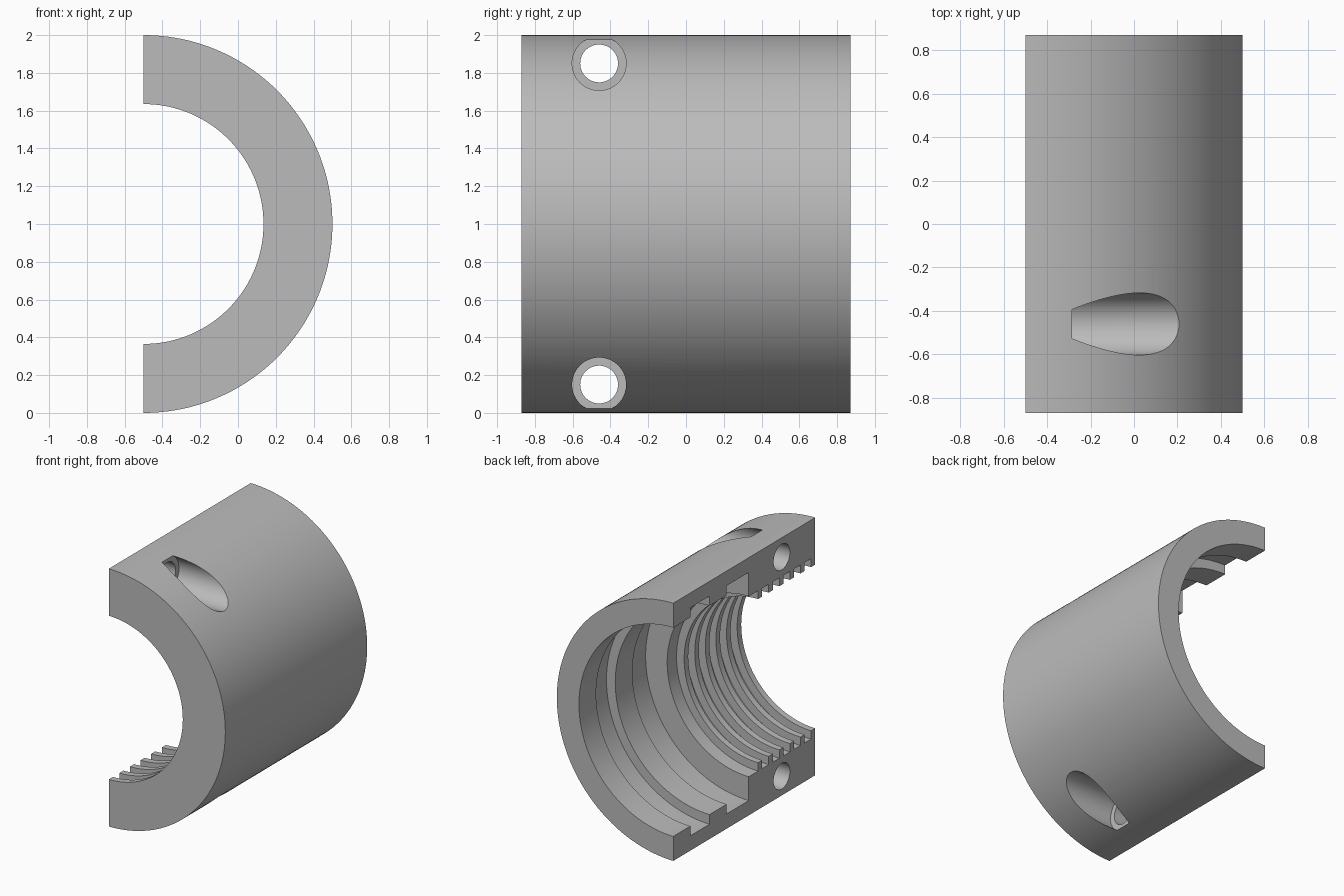
import bpy, bmesh, math
from mathutils import Matrix, Vector

cube = bpy.data.objects.get("Cube")
if cube:
    bpy.data.objects.remove(cube)

AXIS = Vector((-0.5, 0, 1))      # centre line of the bore, along y
HALF = 0.87                      # half the length
BOLT_Y, BOLT_DROP = -0.46, 0.85  # bolt position along and off the axis
SEAT_X = -0.285                  # floor of the bolt head recess

grey = bpy.data.materials.new("plain grey")
grey.use_nodes = True
colour = (0.5, 0.5, 0.5, 1)
grey.diffuse_color = colour
grey.node_tree.nodes["Principled BSDF"].inputs["Base Color"].default_value = colour


def new_object(name, bm):
    mesh = bpy.data.meshes.new(name)
    bm.to_mesh(mesh)
    bm.free()
    obj = bpy.data.objects.new(name, mesh)
    mesh.materials.append(grey)
    bpy.context.collection.objects.link(obj)
    return obj


def cylinder_x(name, radius, x0, x1, z):
    """Cylinder along x, used to drill the bolt holes."""
    bm = bmesh.new()
    place = Matrix.Translation(((x0 + x1) / 2, BOLT_Y, z)) @ Matrix.Rotation(math.pi / 2, 4, 'Y')
    bmesh.ops.create_cone(bm, cap_ends=True, segments=64, radius1=radius,
                          radius2=radius, depth=x1 - x0, matrix=place)
    return new_object(name, bm)


# Wall section as (y, radius): outside, then stepped bore from back to front
section = [(-HALF, 1), (HALF, 1), (HALF, 0.81), (0.66, 0.81), (0.66, 0.885),
           (0.425, 0.885), (0.425, 0.81), (0.215, 0.81), (0.215, 0.885),
           (-0.055, 0.885), (-0.055, 0.70)]
# Gripping ridges
for k in reversed(range(6)):
    front = -HALF + 0.13 * k
    section += [(front + 0.05, 0.70), (front + 0.05, 0.635), (front, 0.635)]
    if k:
        section.append((front, 0.70))

# Sweep the section through half a turn and close both cut faces
bm = bmesh.new()
verts = [bm.verts.new(AXIS + Vector((0, y, r))) for y, r in section]
edges = [bm.edges.new((a, b)) for a, b in zip(verts, verts[1:] + verts[:1])]
bmesh.ops.spin(bm, geom=verts + edges, cent=AXIS, axis=(0, 1, 0),
               angle=math.pi, steps=96)
bmesh.ops.holes_fill(bm, edges=[e for e in bm.edges if e.is_boundary], sides=0)
bmesh.ops.recalc_face_normals(bm, faces=bm.faces)
shell = new_object("clamp_half_shell", bm)
bpy.context.view_layer.objects.active = shell
shell.select_set(True)

# Bolt holes with head recesses, top and bottom
for side in (1, -1):
    z = AXIS.z + side * BOLT_DROP
    for cutter in (cylinder_x("bolt_recess_cutter", 0.143, SEAT_X, 1, z),
                   cylinder_x("bolt_hole_cutter", 0.1, -0.8, 0.9, z)):
        cutter.hide_render = True
        cut = shell.modifiers.new("bolt cut", 'BOOLEAN')
        cut.operation = 'DIFFERENCE'
        cut.solver = 'EXACT'
        cut.object = cutter
        bpy.ops.object.modifier_apply(modifier=cut.name)
        bpy.data.objects.remove(cutter)

bpy.ops.object.shade_smooth_by_angle(angle=math.radians(30))
